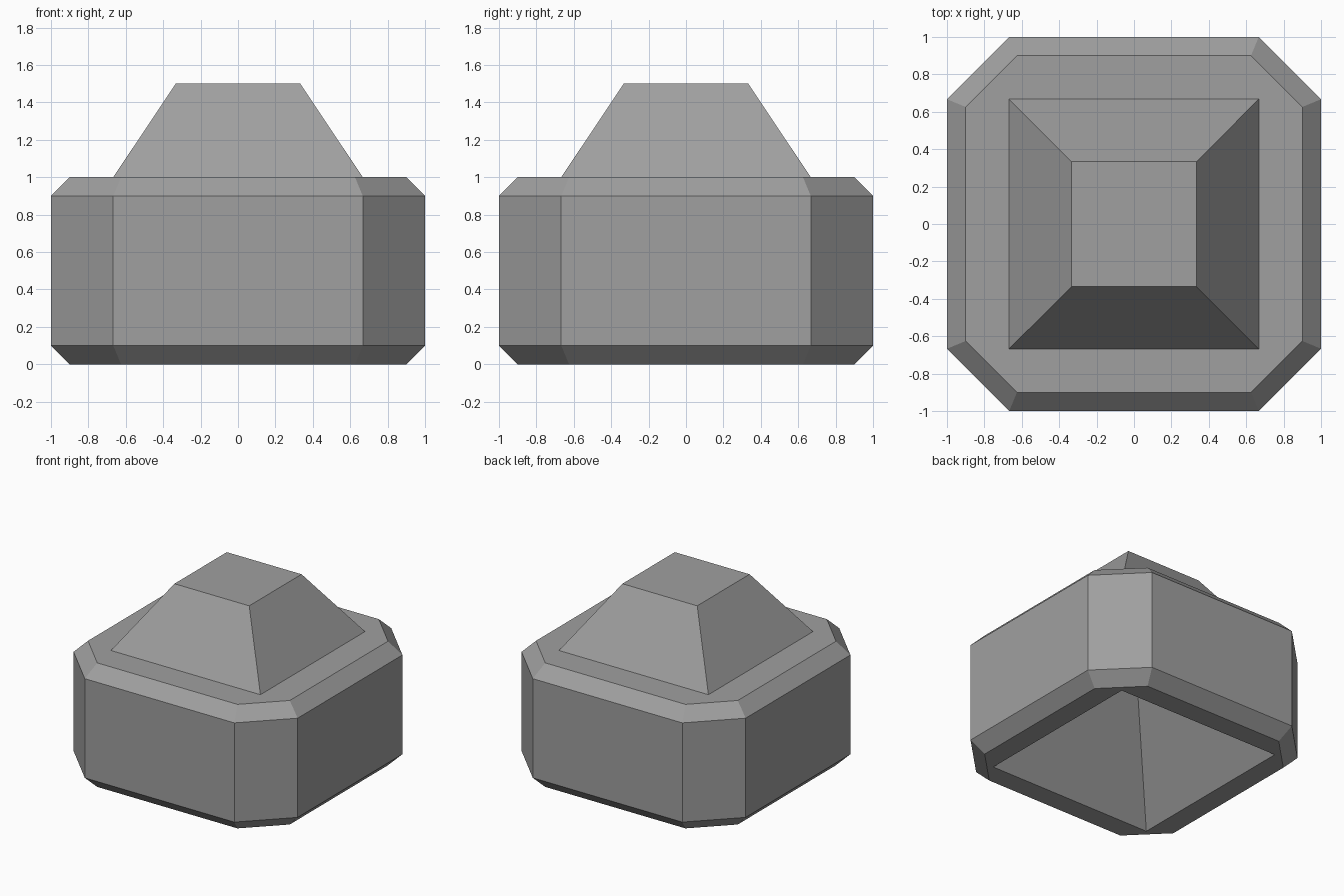
import bpy, bmesh, math

if "Cube" in bpy.data.objects:
    bpy.data.objects.remove(bpy.data.objects["Cube"])

HALF, FLAT, BEVEL = 1.0, 0.667, 0.1


def material(name, color):
    m = bpy.data.materials.new(name)
    m.diffuse_color = (*color, 1)
    m.use_nodes = True
    m.node_tree.nodes["Principled BSDF"].inputs["Base Color"].default_value = m.diffuse_color
    return m


def octagon(bm, inset, z):
    """Square with cut corners, inset evenly; starts at the lower right side."""
    h = HALF - inset
    f = HALF + FLAT - inset * math.sqrt(2) - h
    pts = []
    for sx, sy in ((1, -1), (1, 1), (-1, 1), (-1, -1)):
        pair = [(h * sx, f * sy), (f * sx, h * sy)]
        pts += pair[::-1] if sx * sy < 0 else pair
    return [bm.verts.new((x, y, z)) for x, y in pts]


def square(bm, half, z):
    return [bm.verts.new((half * sx, half * sy, z))
            for sx, sy in ((1, -1), (1, 1), (-1, 1), (-1, -1))]


def loft(bm, a, b):
    n = len(a)
    for i in range(n):
        j = (i + 1) % n
        bm.faces.new((a[i], a[j], b[j], b[i]))


def collar(bm, octo, quad):
    """Flat ring between an octagon and the square inside it."""
    for i in range(4):
        bm.faces.new((octo[2 * i], octo[2 * i + 1], quad[i]))
        bm.faces.new((octo[2 * i + 1], octo[(2 * i + 2) % 8], quad[(i + 1) % 4], quad[i]))


bm = bmesh.new()

# Body with bevelled top and bottom rims
rings = [octagon(bm, i, z) for i, z in
         ((BEVEL, 0), (0, BEVEL), (0, 1 - BEVEL), (BEVEL, 1))]
for a, b in zip(rings, rings[1:]):
    loft(bm, a, b)

# Tapered peg on top
peg_base, peg_top = square(bm, FLAT, 1), square(bm, FLAT / 2, 1.5)
collar(bm, rings[-1], peg_base)
loft(bm, peg_base, peg_top)
bm.faces.new(peg_top)

# Pyramid socket underneath, slightly wider than the peg
socket = square(bm, 0.73, 0)
collar(bm, rings[0], socket)
apex = bm.verts.new((0, 0, 1.09))
for i in range(4):
    bm.faces.new((socket[i], socket[(i + 1) % 4], apex))

bmesh.ops.recalc_face_normals(bm, faces=bm.faces)
mesh = bpy.data.meshes.new("stacking_block")
bm.to_mesh(mesh)
bm.free()
mesh.materials.append(material("grey", (0.35, 0.35, 0.35)))
bpy.context.collection.objects.link(bpy.data.objects.new("stacking_block", mesh))
